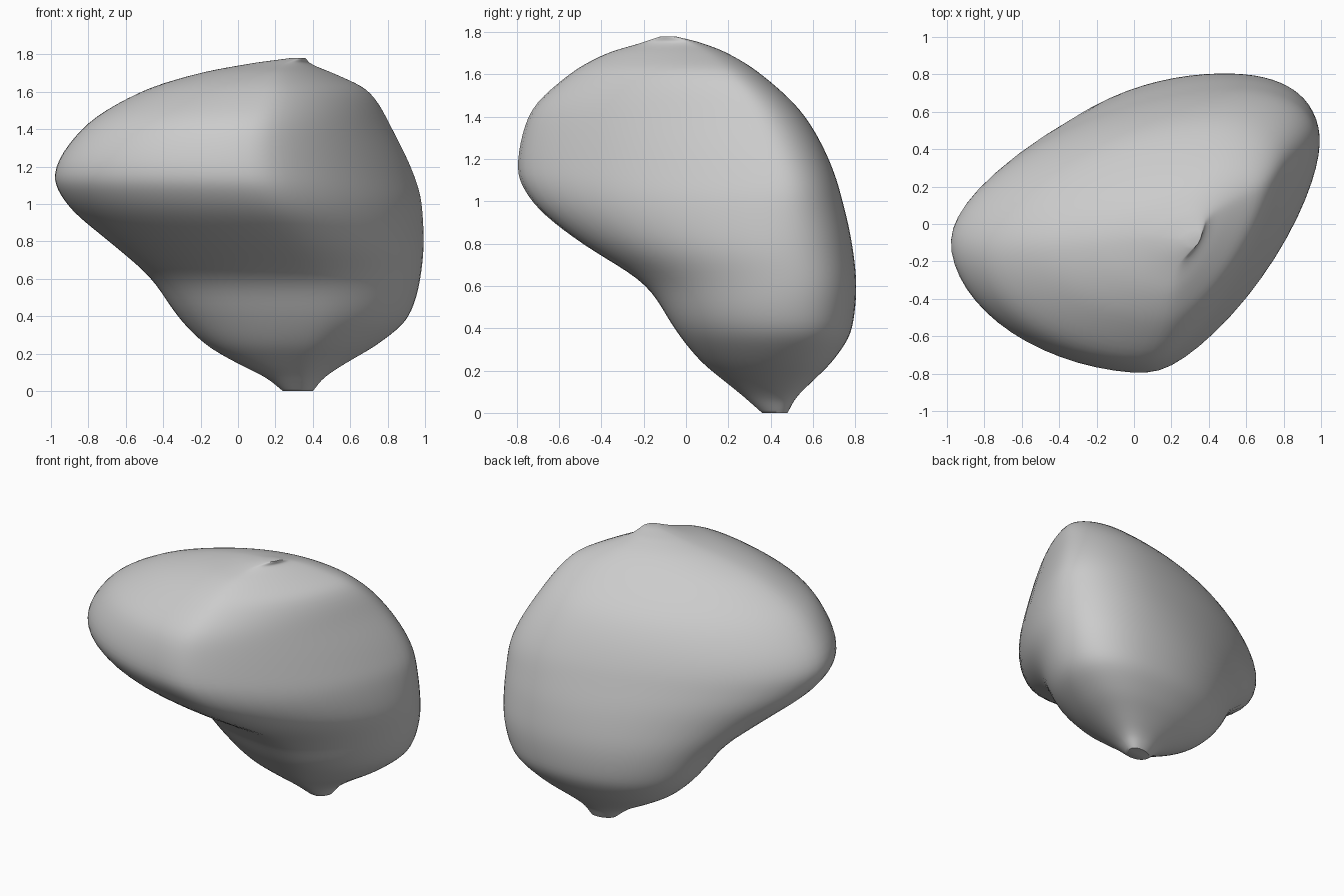
import bpy
import bmesh
import math

old = bpy.data.objects.get("Cube")
if old:
    bpy.data.objects.remove(old, do_unlink=True)

SEGMENTS = 64
STEPS = 6

# Body levels from bottom to top: height, x range, y range
LEVELS = [
    (0, .24, .4, .36, .48),
    (.07, .15, .46, .28, .52),
    (.15, -.01, .58, .18, .6),
    (.25, -.18, .75, .06, .7),
    (.4, -.33, .92, -.06, .79),
    (.6, -.47, .98, -.19, .81),
    (.8, -.7, 1, -.5, .79),
    (1, -.93, .99, -.74, .745),
    (1.15, -1, .95, -.81, .7),
    (1.4, -.85, .83, -.76, .57),
    (1.6, -.53, .71, -.56, .36),
    (1.7, -.21, .51, -.38, .2),
    (1.75, .06, .39, -.21, .07),
    (1.78, .28, .36, -.12, -.05),
]

# Where a section touches its box (left, front, right, back),
# and the fullness of its four corners, for the low and high lobes
LOW = (.5, .6, .62, .62, 2.2, 1.7, 2.5, 1.9)
HIGH = (.48, .56, .82, .76, 1.9, 1.45, 2.2, 1.65)


def mix(a, b, t):
    return a + (b - a) * t


def smooth_between(p, q, r, s, t):
    """Monotone cubic blend from q to r, with height as the parameter."""
    h = r[0] - q[0]

    def slope(a, b, c, i):
        d1 = (b[i] - a[i]) / max(b[0] - a[0], .001)
        d2 = (c[i] - b[i]) / max(c[0] - b[0], .001)
        return 0 if d1 * d2 <= 0 else 2 * d1 * d2 / (d1 + d2)

    out = [mix(q[0], r[0], t)]
    for i in range(1, len(q)):
        chord = (r[i] - q[i]) / h
        m0 = slope(p, q, r, i) if p is not q else chord
        m1 = slope(q, r, s, i) if s is not r else chord
        u = 1 - t
        out.append(q[i] * u * u * (1 + 2 * t) + r[i] * t * t * (3 - 2 * t)
                   + h * (m0 * t * u * u - m1 * t * t * u))
    return out


def section(level):
    """Closed outline made of four rounded corners that meet on the box sides."""
    z, x0, x1, y0, y1 = level
    t = min(max((z - .4) / .8, 0), 1)
    blend = t * t * (3 - 2 * t)
    left, front, right, back, *power = [mix(a, b, blend) for a, b in zip(LOW, HIGH)]
    # Points where the outline touches the four sides of its box
    sides = [(0, left), (front, 0), (1, right), (back, 1)]
    points = []
    for k in range(4):
        a, b = sides[k], sides[(k + 1) % 4]
        centre = (b[0], a[1]) if k % 2 == 0 else (a[0], b[1])
        for j in range(SEGMENTS // 4):
            angle = math.pi / 2 * j / (SEGMENTS // 4)
            c = math.cos(angle) ** (2 / power[k])
            s = math.sin(angle) ** (2 / power[k])
            nx = centre[0] + (a[0] - centre[0]) * c + (b[0] - centre[0]) * s
            ny = centre[1] + (a[1] - centre[1]) * c + (b[1] - centre[1]) * s
            points.append((mix(x0, x1, nx), mix(y0, y1, ny), z))
    return points


# Stack the sections
rows = []
for i in range(len(LEVELS) - 1):
    p, q = LEVELS[max(i - 1, 0)], LEVELS[i]
    r, s = LEVELS[i + 1], LEVELS[min(i + 2, len(LEVELS) - 1)]
    rows += [smooth_between(p, q, r, s, j / STEPS) for j in range(STEPS)]
rows.append(LEVELS[-1])

# Skin the body
bm = bmesh.new()
rings = [[bm.verts.new(co) for co in section(row)] for row in rows]
for low, high in zip(rings, rings[1:]):
    for j in range(SEGMENTS):
        k = (j + 1) % SEGMENTS
        bm.faces.new((low[j], low[k], high[k], high[j]))
bm.faces.new(rings[0][::-1])
bm.faces.new(rings[-1])

# Soften the body, leaving the tips in place
inner = [v for ring in rings[STEPS:-STEPS] for v in ring]
for _ in range(8):
    bmesh.ops.smooth_vert(bm, verts=inner, factor=.5,
                          use_axis_x=True, use_axis_y=True, use_axis_z=True)
bmesh.ops.recalc_face_normals(bm, faces=bm.faces)

mesh = bpy.data.meshes.new("bean_body")
bm.to_mesh(mesh)
bm.free()
body = bpy.data.objects.new("bean_body", mesh)
bpy.context.collection.objects.link(body)

# Plain grey surface
grey = bpy.data.materials.new("light_grey")
grey.use_nodes = True
colour = (.6, .6, .6, 1)
grey.diffuse_color = colour
grey.node_tree.nodes["Principled BSDF"].inputs["Base Color"].default_value = colour
mesh.materials.append(grey)

bpy.context.view_layer.objects.active = body
body.select_set(True)
bpy.ops.object.shade_smooth_by_angle(angle=math.radians(50))
